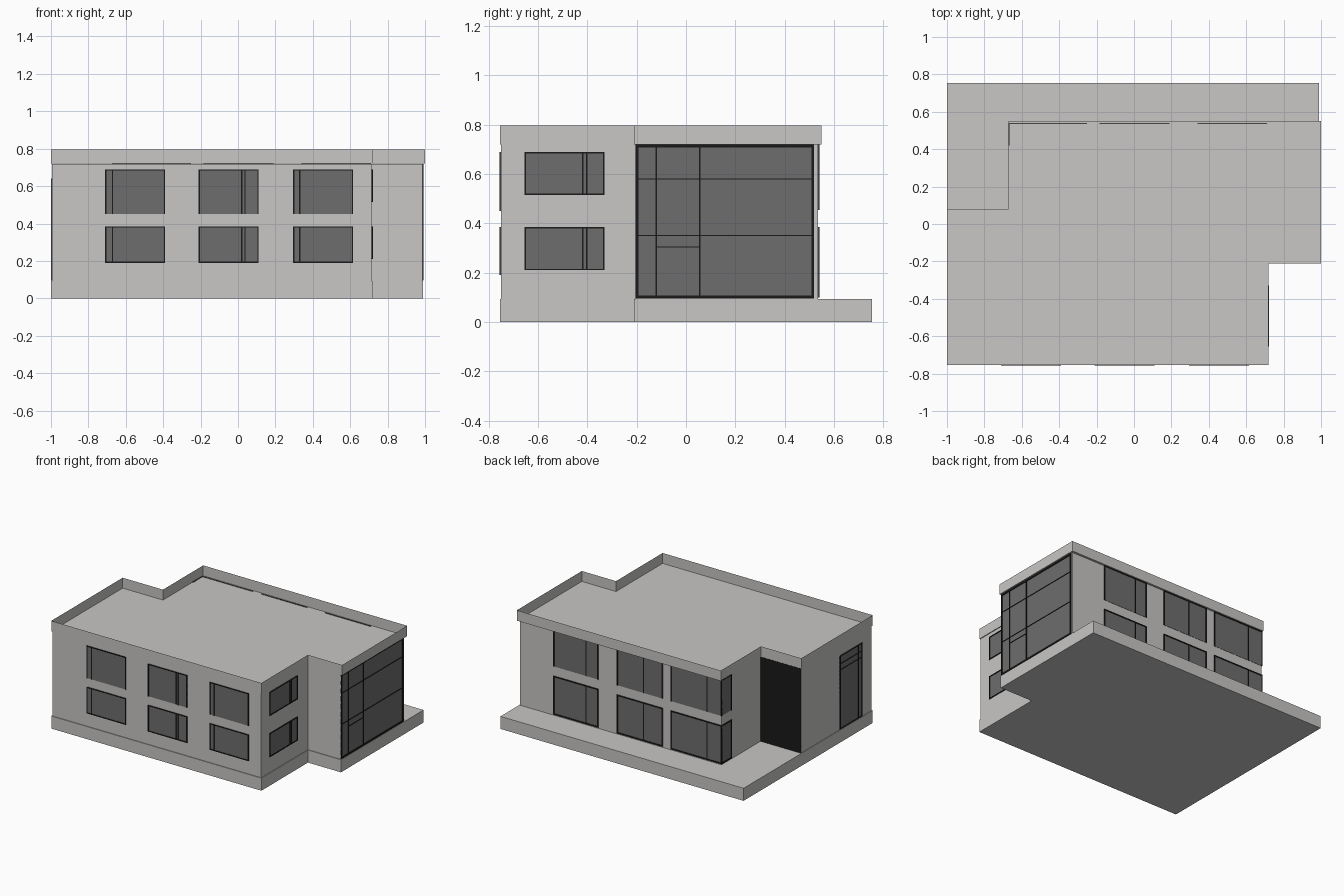
import bpy, bmesh

if "Cube" in bpy.data.objects:
    bpy.data.objects.remove(bpy.data.objects["Cube"])


def material(name, r, g, b):
    m = bpy.data.materials.new(name)
    m.diffuse_color = (r, g, b, 1)
    m.use_nodes = True
    m.node_tree.nodes["Principled BSDF"].inputs["Base Color"].default_value = m.diffuse_color
    return m


WALL = material("pale concrete", 0.58, 0.57, 0.56)
GLASS = material("grey glass", 0.155, 0.155, 0.155)
BLACK = material("black frame", 0.01, 0.01, 0.01)


def finish(name, bm, mat):
    me = bpy.data.meshes.new(name)
    bm.to_mesh(me)
    bm.free()
    me.materials.append(mat)
    ob = bpy.data.objects.new(name, me)
    bpy.context.collection.objects.link(ob)
    return ob


def prism(name, outline, z0, z1, mat):
    bm = bmesh.new()
    base = bm.faces.new([bm.verts.new((x, y, z0)) for x, y in outline])
    r = bmesh.ops.extrude_face_region(bm, geom=[base])
    for v in r["geom"]:
        if isinstance(v, bmesh.types.BMVert):
            v.co.z = z1
    bmesh.ops.recalc_face_normals(bm, faces=bm.faces[:])
    return finish(name, bm, mat)


def boxes(name, items, mat):
    bm = bmesh.new()
    for lo, hi in items:
        vs = bmesh.ops.create_cube(bm, size=1)["verts"]
        for v in vs:
            for i in range(3):
                v.co[i] = lo[i] if v.co[i] < 0 else hi[i]
    return finish(name, bm, mat)


def window(name, side, u0, u1, z0, z1, up=(), across=(), sill=True, extra=(), w=0.008):
    """Glass plate with frame bars; side = (axis, wall position, outward sign)."""
    axis, pos, sign = side

    def slab(a, b, c, d, depth):
        p, q = sorted((pos - 0.001 * sign, pos + depth * sign))
        if axis == "x":
            return (p, a, c), (q, b, d)
        return (a, p, c), (b, q, d)

    boxes(name + "_glass", [slab(u0, u1, z0, z1, 0.002)], GLASS)
    bars = [(u0, u0 + w, z0, z1), (u1 - w, u1, z0, z1), (u0, u1, z1 - w, z1)]
    if sill:
        bars.append((u0, u1, z0, z0 + w))
    bars += [(u - 0.003, u + 0.003, z0, z1) for u in up]
    bars += [(u0, u1, z - 0.002, z + 0.002) for z in across]
    bars += list(extra)
    boxes(name + "_frame", [slab(*b, 0.006) for b in bars], BLACK)


# Plinth, walls
prism("plinth", [(-1, -0.755), (0.72, -0.755), (0.72, -0.21), (0.99, -0.21),
                 (0.99, 0.755), (-1, 0.755)], 0, 0.093, WALL)
prism("walls", [(-0.995, -0.75), (0.715, -0.75), (0.715, -0.205), (0.985, -0.205),
                (0.985, 0.535), (-0.665, 0.535), (-0.665, 0.075), (-0.995, 0.075)],
      0.09, 0.719, WALL)

# Roof deck with thin upright parapet around it
bm = bmesh.new()
roof = [(-1, -0.755), (0.72, -0.755), (0.72, -0.21), (1, -0.21),
        (1, 0.55), (-0.67, 0.55), (-0.67, 0.08), (-1, 0.08)]
low = [bm.verts.new((x, y, 0.72)) for x, y in roof]
high = [bm.verts.new((x, y, 0.797)) for x, y in roof]
bm.faces.new(low)
for i in range(len(roof)):
    j = (i + 1) % len(roof)
    bm.faces.new((low[i], low[j], high[j], high[i]))
finish("roof_and_parapet", bm, WALL)

# Front windows, two storeys
FRONT = ("y", -0.75, -1)
for n, (a, b, up) in enumerate([(-0.71, -0.39, (-0.67,)),
                                (-0.21, 0.11, (0.02, 0.037)),
                                (0.295, 0.615, (0.33,))]):
    window(f"front_lower_window_{n}", FRONT, a, b, 0.19, 0.385, up, w=0.006)
    window(f"front_upper_window_{n}", FRONT, a, b, 0.45, 0.69, up, sill=False, w=0.006)

# Small windows on the right of the main block
RIGHT = ("x", 0.715, 1)
for n, (a, b) in enumerate([(0.21, 0.385), (0.515, 0.69)]):
    window(f"right_window_{n}", RIGHT, -0.655, -0.33, a, b, (-0.418, -0.402), w=0.006)

# Tall glazed entrance wall on the right
window("entrance_glazing", ("x", 0.985, 1), -0.205, 0.52, 0.096, 0.719,
       (-0.12, 0.055), (0.35, 0.58),
       extra=[(-0.12, 0.055, 0.303, 0.307)], w=0.012)

# Back windows, two storeys; the frame tops just break through the roof deck
BACK = ("y", 0.535, 1)
for n, (a, b, m) in enumerate([(-0.671, -0.25, -0.55), (-0.185, 0.19, -0.03),
                               (0.34, 0.71, 0.44)]):
    window(f"back_lower_window_{n}", BACK, a, b, 0.10, 0.385, (m,))
    window(f"back_upper_window_{n}", BACK, a, b, 0.455, 0.723, (m,), sill=False)

# Corner window returns in the recess
RECESS = ("x", -0.665, -1)
window("corner_lower_window", RECESS, 0.42, 0.541, 0.10, 0.385)
window("corner_upper_window", RECESS, 0.42, 0.541, 0.455, 0.723, sill=False)

# Black panel closing the recess
boxes("recess_panel", [((-0.995, 0.07, 0.093), (-0.665, 0.079, 0.719))], BLACK)

# Tall window on the left wall
window("left_tall_window", ("x", -0.995, -1), -0.635, -0.375, 0.096, 0.64,
       (-0.59,), (0.535, 0.58), w=0.006)
